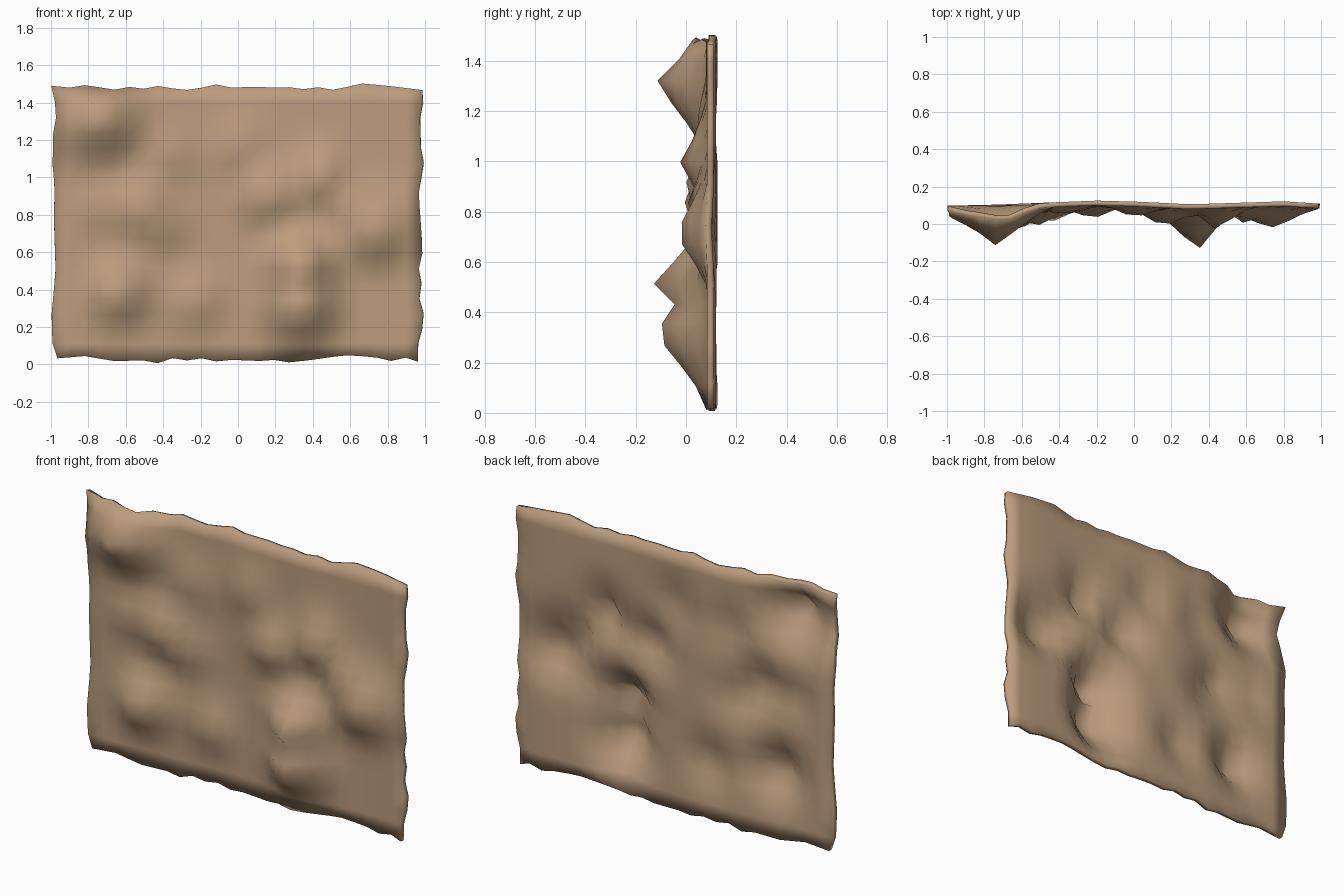
import bpy, bmesh, math

NX, NZ = 25, 18
THICK = 0.026


def interp(pts, t):
    """Piecewise linear profile lookup."""
    if t <= pts[0][0]:
        return pts[0][1]
    for (a, u), (b, v) in zip(pts, pts[1:]):
        if t <= b:
            return u + (v - u) * (t - a) / (b - a)
    return pts[-1][1]


# Ragged outline: top and bottom as (x, z), left and right as (z, x)
top = [(-1, 1.487), (-.9, 1.475), (-.82, 1.487), (-.66, 1.462), (-.57, 1.483), (-.5, 1.47),
       (-.41, 1.493), (-.33, 1.47), (-.25, 1.467), (-.09, 1.503), (0, 1.465), (.08, 1.5),
       (.16, 1.465), (.24, 1.498), (.32, 1.46), (.4, 1.49), (.49, 1.465), (.57, 1.48),
       (.65, 1.503), (.8, 1.49), (1, 1.465)]
bottom = [(-1, .03), (-.82, .045), (-.66, .018), (-.5, .022), (-.41, .003), (-.33, .045),
          (-.25, .012), (-.17, .043), (-.09, .003), (0, .04), (.08, .003), (.16, .038),
          (.24, .012), (.4, .03), (.57, .05), (.73, .04), (.81, .017), (.9, .037), (1, .002)]
left = [(.03, -.965), (.1, -.99), (.25, -.998), (.5, -.975), (.8, -.985), (.97, -.978),
        (1.05, -.998), (1.12, -.98), (1.2, -.99), (1.35, -.962), (1.49, -.998)]
right = [(0, .963), (.1, .96), (.17, .98), (.25, .998), (.37, .965), (.45, .985), (.52, .965),
         (.6, .985), (.8, .97), (.95, .965), (1.05, .998), (1.2, .97), (1.27, .98),
         (1.35, .97), (1.42, .998), (1.47, .985)]

# Gentle wave of the sheet: depth y along x
wave = [(-1, .085), (-.75, .09), (-.5, .1), (-.2, .112), (.05, .105), (.3, .092),
        (.55, .1), (.8, .108), (1, .095)]

# Dents pushed to the front: x, z, peak y, reach left, right, down, up
dents = [
    (-.73, 1.30, -.10, .30, .25, .24, .24),
    (-.54, .84, -.01, .16, .22, .22, .20),
    (-.44, .75, .03, .16, .20, .17, .16),
    (-.72, .84, .035, .14, .16, .16, .18),
    (-.65, .38, -.05, .17, .22, .20, .22),
    (-.22, .33, .035, .18, .16, .16, .20),
    (.33, .52, -.115, .22, .22, .24, .22),
    (.33, .32, -.125, .22, .22, .25, .22),
    (.16, .89, -.01, .18, .20, .16, .22),
    (.44, .98, -.01, .14, .18, .16, .24),
    (.60, .84, .02, .14, .24, .18, .20),
    (.74, .71, -.03, .26, .22, .20, .26),
    (0, 1.16, .045, .14, .18, .16, .22),
    (-.38, 1.12, .06, .20, .2, .16, .2),
]


def depth(x, z):
    base = interp(wave, x)
    y = base
    for cx, cz, py, rl, rr, rd, ru in dents:
        dx = (x - cx) / (rl if x < cx else rr)
        dz = (z - cz) / (rd if z < cz else ru)
        r = math.hypot(dx, dz)
        if r < 1.6:
            t = max(0, 1 - r / 1.2)
            f = t ** 1.35 if r > .12 else 1
            y = min(y, base + (py - base) * f)
    return y


# Crumpled sheet
bm = bmesh.new()
grid = []
for j in range(NZ + 1):
    row = []
    for i in range(NX + 1):
        x, z = -.975 + 1.95 * i / NX, .03 + 1.45 * j / NZ
        if i in (0, NX):
            x = interp(left if i == 0 else right, z)
        if j in (0, NZ):
            z = interp(bottom if j == 0 else top, x)
        row.append(bm.verts.new((x, depth(x, z), z)))
    grid.append(row)
for j in range(NZ):
    for i in range(NX):
        bm.faces.new((grid[j][i], grid[j][i + 1], grid[j + 1][i + 1], grid[j + 1][i]))
for f in bm.faces:
    f.smooth = True
mesh = bpy.data.meshes.new("crumpled_sheet")
bm.to_mesh(mesh)
bm.free()
sheet = bpy.data.objects.new("crumpled_sheet", mesh)
bpy.context.collection.objects.link(sheet)

# Material
mat = bpy.data.materials.new("tan hide")
mat.diffuse_color = (0.50, 0.335, 0.205, 1)
mesh.materials.append(mat)

# Thickness
solid = sheet.modifiers.new("thickness", 'SOLIDIFY')
solid.thickness = THICK
solid.offset = 0
